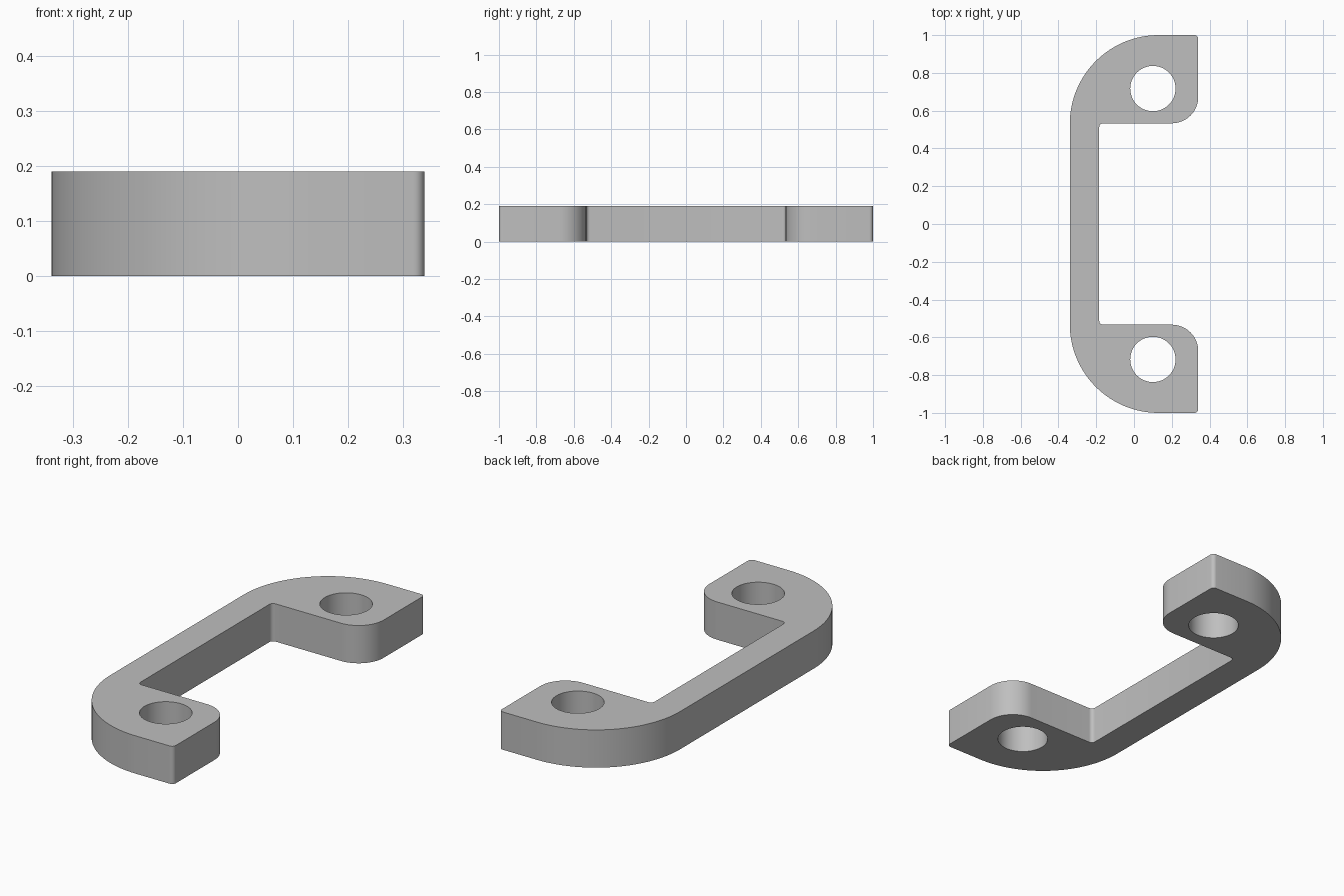
import bpy
import bmesh
from math import pi, cos, sin
from mathutils import Vector

if "Cube" in bpy.data.objects:
    bpy.data.objects.remove(bpy.data.objects["Cube"], do_unlink=True)

HEIGHT = 0.19
HOLE_RADIUS = 0.12
HOLE_X, HOLE_Y = 0.10, 0.717


def grey_material():
    mat = bpy.data.materials.new("plain grey")
    mat.use_nodes = True
    colour = (0.52, 0.52, 0.52, 1)
    mat.diffuse_color = colour
    mat.node_tree.nodes["Principled BSDF"].inputs["Base Color"].default_value = colour
    return mat


def rounded_outline(corners):
    """Replace each right-angled corner (x, y, radius) with an arc."""
    points = []
    for i, (x, y, radius) in enumerate(corners):
        corner = Vector((x, y, 0))
        before = Vector((*corners[i - 1][:2], 0))
        after = Vector((*corners[(i + 1) % len(corners)][:2], 0))
        to_before = (before - corner).normalized() * radius
        to_after = (after - corner).normalized() * radius
        centre = corner + to_before + to_after
        steps = 32 if radius > 0.3 else 16 if radius > 0.1 else 6
        for k in range(steps + 1):
            a = k / steps * pi / 2
            points.append(centre - to_after * cos(a) - to_before * sin(a))
    return points


def circle(x, y, radius, sides=48):
    angles = [2 * pi * k / sides for k in range(sides)]
    return [Vector((x + radius * cos(a), y + radius * sin(a), 0)) for a in angles]


def add_loop(bm, points):
    verts = [bm.verts.new(p) for p in points]
    return [bm.edges.new((v, verts[i - 1])) for i, v in enumerate(verts)]


# Half outline (large outer bend, lug corners, inner corner), then its mirror
half = [(-0.34, 1, 0.47), (0.34, 1, 0.02), (0.34, 0.533, 0.14), (-0.184, 0.533, 0.02)]
corners = half + [(x, -y, r) for x, y, r in reversed(half)]

# Flat profile with two screw holes, extruded upwards
bm = bmesh.new()
edges = add_loop(bm, rounded_outline(corners))
for side in (1, -1):
    edges += add_loop(bm, circle(HOLE_X, side * HOLE_Y, HOLE_RADIUS))
bmesh.ops.triangle_fill(bm, edges=edges, use_beauty=True, use_dissolve=False)
raised = bmesh.ops.extrude_face_region(bm, geom=bm.faces[:], use_keep_orig=True)
top = [g for g in raised["geom"] if isinstance(g, bmesh.types.BMVert)]
bmesh.ops.translate(bm, verts=top, vec=(0, 0, HEIGHT))
bmesh.ops.recalc_face_normals(bm, faces=bm.faces[:])

mesh = bpy.data.meshes.new("bracket_handle")
bm.to_mesh(mesh)
bm.free()
mesh.materials.append(grey_material())
handle = bpy.data.objects.new("bracket_handle", mesh)
bpy.context.collection.objects.link(handle)

# Smooth bends, sharp rims
bpy.ops.object.select_all(action="DESELECT")
handle.select_set(True)
bpy.context.view_layer.objects.active = handle
bpy.ops.object.shade_smooth_by_angle(angle=pi / 6)
